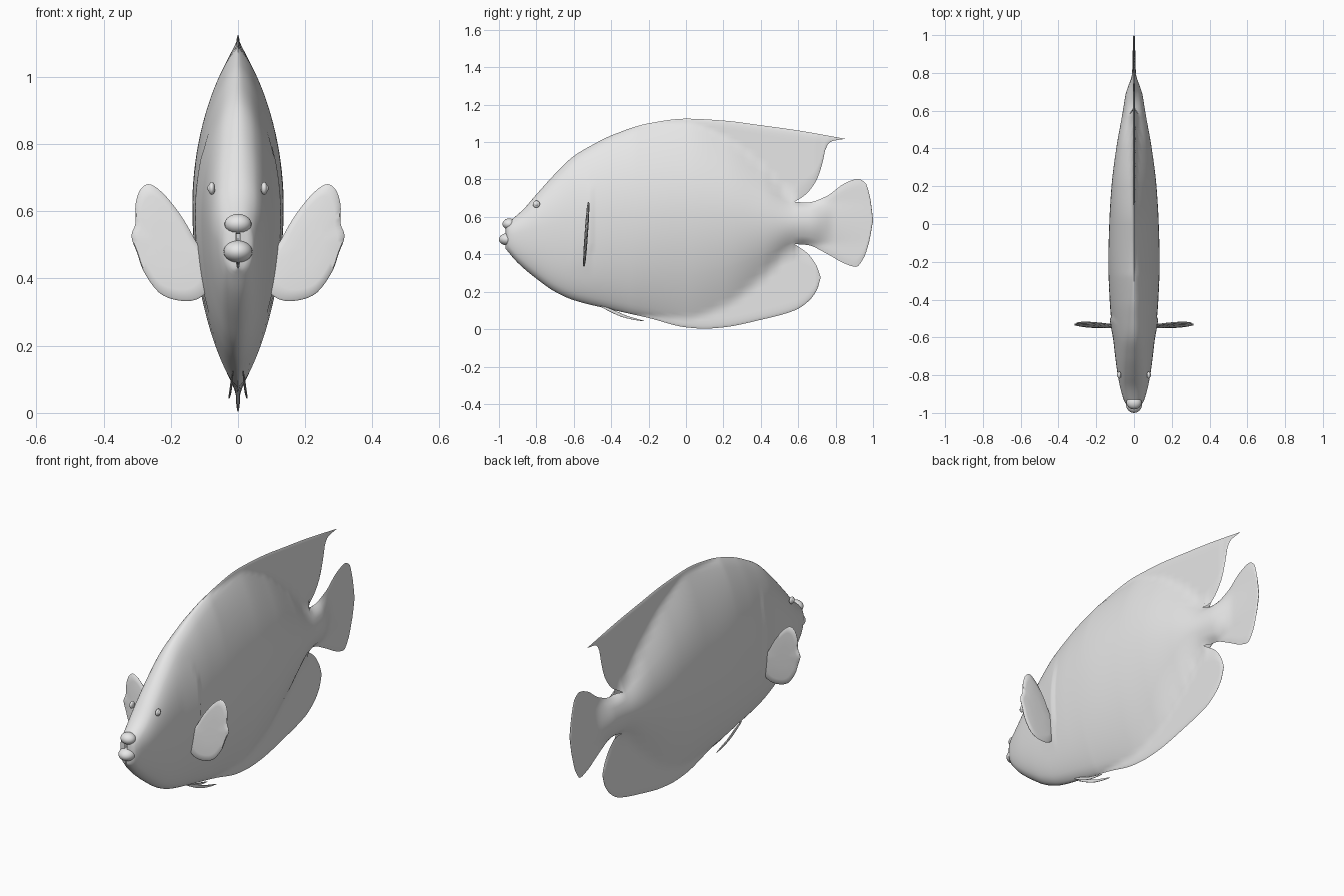
import bpy, bmesh, math
from mathutils import Vector

if "Cube" in bpy.data.objects:
    bpy.data.objects.remove(bpy.data.objects["Cube"])

grey = bpy.data.materials.new("plain_grey")
grey.diffuse_color = (0.8, 0.8, 0.8, 1)
grey.use_nodes = True
grey.node_tree.nodes["Principled BSDF"].inputs["Base Color"].default_value = grey.diffuse_color


def curve(*p):
    """Smooth, non-overshooting interpolation through (y, value) points."""
    d = [(b[1] - a[1]) / (b[0] - a[0]) for a, b in zip(p, p[1:])]
    m = [d[0]] + [2 * a * b / (a + b) if a * b > 0 else 0 for a, b in zip(d, d[1:])] + [d[-1]]

    def f(x):
        if x <= p[0][0]:
            return p[0][1]
        if x >= p[-1][0]:
            return p[-1][1]
        i = max(k for k in range(len(d)) if p[k][0] <= x)
        h = p[i + 1][0] - p[i][0]
        t = (x - p[i][0]) / h
        return (p[i][1] * (1 + 2 * t) * (1 - t) ** 2 + m[i] * h * t * (1 - t) ** 2
                + p[i + 1][1] * t * t * (3 - 2 * t) + m[i + 1] * h * t * t * (t - 1))
    return f


# Side outline
top = curve((-.965, .56), (-.93, .587), (-.87, .64), (-.8, .72), (-.7, .83), (-.6, .925), (-.5, .985),
            (-.4, 1.035), (-.2, 1.1), (0, 1.125), (.2, 1.115), (.4, 1.09), (.6, 1.062), (.85, 1.018))
bottom = curve((-.965, .43), (-.9, .355), (-.8, .27), (-.7, .2), (-.6, .155), (-.4, .105), (-.2, .06),
               (0, .01), (.1, .003), (.2, .01), (.4, .05), (.58, .1), (.65, .145), (.7, .21), (.72, .275))
dorsal_rear = curve((.58, .68), (.64, .72), (.7, .8), (.73, .89), (.75, .975), (.78, 1.005), (.85, 1.017))
anal_rear = curve((.58, .455), (.65, .405), (.7, .335), (.72, .276))
tail_top = curve((.58, .68), (.65, .677), (.75, .71), (.85, .78), (.92, .803), (.96, .78), (.985, .7), (1, .585))
tail_low = curve((.58, .455), (.65, .45), (.75, .405), (.85, .35), (.91, .333), (.95, .38), (.98, .47), (1, .58))

# Fleshy core inside the outline: width, limits, widest height, roundness
width = curve((-.965, 0), (-.955, .035), (-.9, .058), (-.8, .08), (-.6, .105), (-.4, .123), (-.2, .13),
              (0, .125), (.2, .113), (.4, .088), (.58, .056), (.7, .036), (.8, .006), (1, .001))
core_top = curve((-.3, 1.08), (0, 1.1), (.2, 1.03), (.4, .88), (.58, .71), (.8, .68))
core_low = curve((-.3, .08), (0, .06), (.2, .12), (.4, .27), (.58, .43), (.8, .46))
middle = curve((-.96, .5), (-.7, .56), (-.3, .61), (.1, .62), (.58, .57), (1, .57))
power = curve((-.96, .4), (-.6, .6), (-.3, .8), (0, 1), (.4, 1.15))


def half_width(y, z, lo, hi, lo_inner, hi_inner):
    zc = middle(y)
    ct = min(core_top(y), top(y)) if y > -.3 else top(y)
    cb = max(core_low(y), bottom(y)) if y > -.3 else bottom(y)
    s = min(1, (z - zc) / (ct - zc) if z > zc else (zc - z) / (zc - cb))
    w = width(y) * max(0, 1 - s * s) ** power(y)
    # raised rear rim of the gill cover
    gill = -.5 - .25 * (z - .6) ** 2
    if .3 < z < .85 and gill - .12 < y <= gill:
        w += .008 * math.sin((z - .3) / .55 * math.pi) * (1 - (gill - y) / .12)
    fin = .006 if y < .7 else .004
    ramp = min(1, max(0, (y - .58) / .04))

    def edge(dist):
        return math.sqrt(min(1, max(0, dist) / .03))
    if not lo_inner:
        fin *= edge(z - lo)
    if not hi_inner:
        fin *= edge(hi - z)
    w += fin
    if lo_inner:
        w *= 1 - ramp * (1 - edge(z - lo))
    if hi_inner:
        w *= 1 - ramp * (1 - edge(hi - z))
    return w


def add_band(bm, ys, lo, hi, ts, outer, inner):
    """Skin both sides between two height curves."""
    for side in (-1, 1):
        rows = []
        for y in ys:
            a, b = lo(y), hi(y)
            ol, oh = outer[0](y), outer[1](y)
            rows.append([bm.verts.new((side * half_width(y, a + (b - a) * t, ol, oh, *inner), y,
                                       a + (b - a) * t)) for t in ts])
        for r, q in zip(rows, rows[1:]):
            for i in range(len(ts) - 1):
                f = [r[i], q[i], q[i + 1], r[i + 1]]
                bm.faces.new(f if side > 0 else f[::-1])


def finish(name, bm, angle=50):
    bmesh.ops.remove_doubles(bm, verts=bm.verts, dist=2e-4)
    bmesh.ops.recalc_face_normals(bm, faces=bm.faces)
    me = bpy.data.meshes.new(name)
    bm.to_mesh(me)
    bm.free()
    ob = bpy.data.objects.new(name, me)
    bpy.context.collection.objects.link(ob)
    me.materials.append(grey)
    bpy.ops.object.select_all(action='DESELECT')
    ob.select_set(True)
    bpy.context.view_layer.objects.active = ob
    bpy.ops.object.shade_smooth_by_angle(angle=math.radians(angle))
    return ob


# Body with dorsal, anal and tail fins in one skin
bm = bmesh.new()
ys = [-.965, -.96, -.955, -.945] + [-.93 + .0151 * i for i in range(100)] + [.58]
low_t = [(i / 12) ** 1.7 for i in range(13)]
mid_t = [i / 20 for i in range(21)]
up_t = [1 - t for t in reversed(low_t)]
fl = curve((-.96, .2), (0, .25), (.58, (.455 - bottom(.58)) / (top(.58) - bottom(.58))))
fu = curve((-.96, .8), (0, .8), (.58, (.68 - bottom(.58)) / (top(.58) - bottom(.58))))
low_line = lambda y: bottom(y) + fl(y) * (top(y) - bottom(y))
up_line = lambda y: bottom(y) + fu(y) * (top(y) - bottom(y))
for lo, hi, ts in ((bottom, low_line, low_t), (low_line, up_line, mid_t), (up_line, top, up_t)):
    add_band(bm, ys, lo, hi, ts, (bottom, top), (False, False))


def rear(end, n):
    return [.58 + (end - .58) * math.sin(i / n * math.pi / 2) for i in range(n + 1)]


add_band(bm, rear(.72, 14), bottom, anal_rear, low_t, (bottom, anal_rear), (False, True))
add_band(bm, rear(1, 30), tail_low, tail_top, mid_t, (tail_low, tail_top), (True, True))
add_band(bm, rear(.85, 24), dorsal_rear, top, up_t, (dorsal_rear, top), (True, False))
finish("body", bm)


def blade(name, outline, place, thick):
    """Thin lens-shaped fin from a closed outline, smoothed and tapered to its edge."""
    pts = [Vector(p) for p in outline]
    n = len(pts)
    loop = []
    for i in range(n):
        a, b, c, d = (pts[(i + k) % n] for k in (-1, 0, 1, 2))
        for t in (0, .25, .5, .75):
            loop.append(.5 * (2 * b + (c - a) * t + (2 * a - 5 * b + 4 * c - d) * t * t
                              + (3 * b - a - 3 * c + d) * t ** 3))
    mid = sum(loop, Vector((0, 0))) / len(loop)
    bm = bmesh.new()
    for s in (-1, 1):
        rings = [[bm.verts.new(place(mid + (p - mid) * k, s * thick * h)) for p in loop]
                 for k, h in ((1, 0), (.97, .5), (.8, .8), (.4, 1))]
        for r, q in zip(rings, rings[1:]):
            for i in range(len(loop)):
                j = (i + 1) % len(loop)
                bm.faces.new((r[i], r[j], q[j], q[i]))
        bm.faces.new(rings[-1])
    finish(name, bm)


def ball(name, loc, size):
    bm = bmesh.new()
    bmesh.ops.create_uvsphere(bm, u_segments=24, v_segments=14, radius=1)
    for v in bm.verts:
        v.co = Vector([v.co[i] * size[i] + loc[i] for i in range(3)])
    finish(name, bm)


pectoral = [(.09, .37), (.125, .337), (.18, .335), (.235, .358), (.28, .42), (.3, .475), (.317, .525),
            (.305, .565), (.305, .62), (.29, .665), (.26, .68), (.215, .645), (.165, .58), (.125, .51), (.09, .45)]
pelvic = [(-.46, .125), (-.4, .108), (-.33, .077), (-.28, .06), (-.22, .043), (-.28, .05), (-.35, .068), (-.42, .1)]
for s, side in ((-1, "left"), (1, "right")):
    blade(side + "_pectoral_fin", pectoral,
          lambda p, h: (s * p.x, -.545 + .07 * (p.y - .34) + h, p.y), .009)
    blade(side + "_pelvic_fin", pelvic,
          lambda p, h: (s * (.016 + .05 * (p.x + .44)) + h, p.x, p.y), .003)
    # eye with a pupil bulge
    ball(side + "_eye", (s * .078, -.8, .668), (.01, .019, .019))
    ball(side + "_pupil", (s * .083, -.8, .668), (.008, .011, .011))

# Lips around an open mouth
ball("upper_lip", (0, -.945, .562), (.04, .036, .03))
ball("lower_lip", (0, -.953, .48), (.043, .047, .033))
